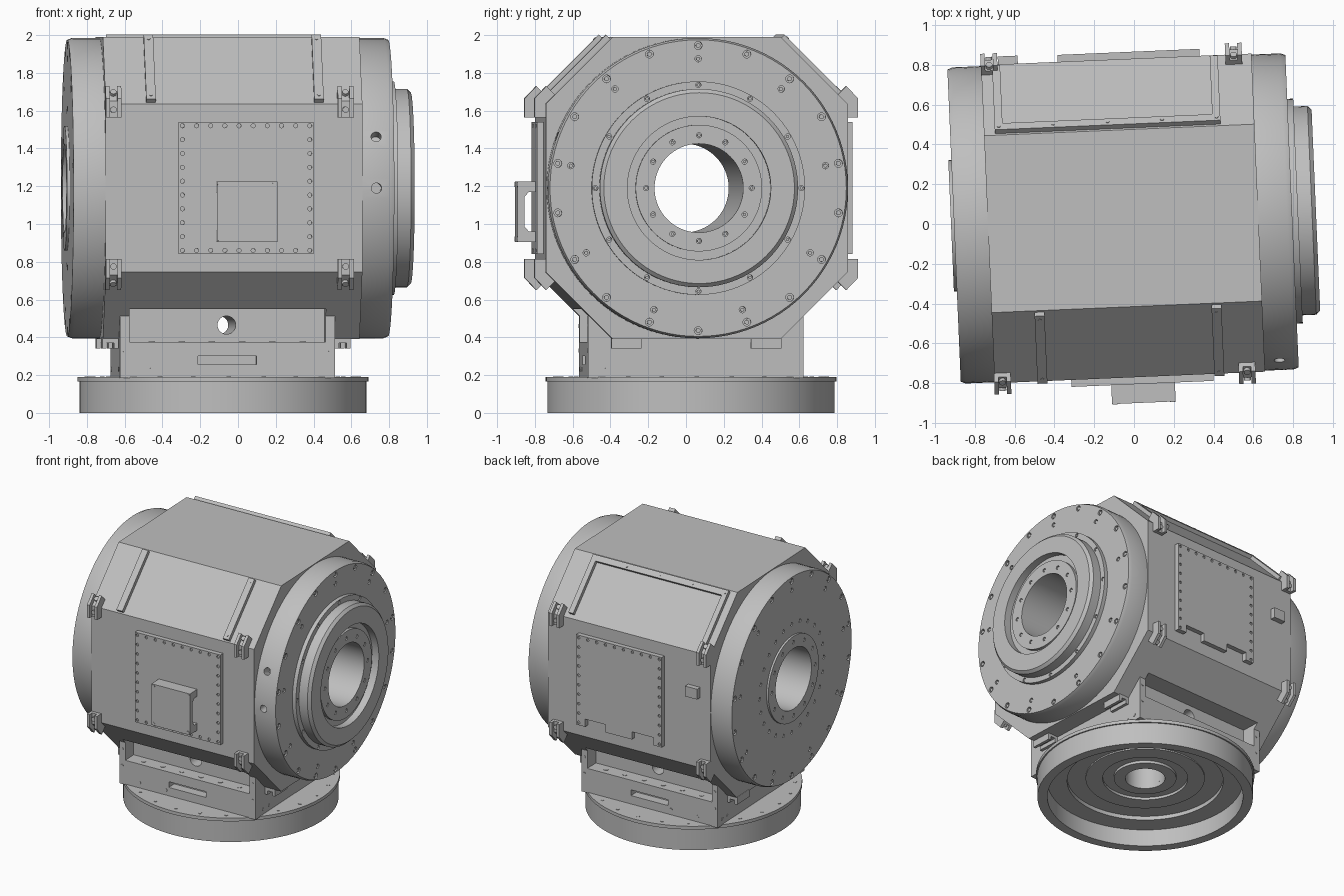
import bpy, bmesh, math
from mathutils import Matrix, Vector

if "Cube" in bpy.data.objects:
    bpy.data.objects.remove(bpy.data.objects["Cube"])

grey = bpy.data.materials.new("machine_grey")
grey.use_nodes = True
COL = (0.52, 0.52, 0.52, 1)
grey.diffuse_color = COL
grey.node_tree.nodes["Principled BSDF"].inputs["Base Color"].default_value = COL

# The whole assembly is turned slightly on its base
FRAME = Matrix.Translation((-0.08, 0.027, 0)) @ Matrix.Rotation(math.radians(2.45), 4, "Z")
AXIS_Z = 1.19          # height of the main bore
MID = 0.025            # middle of the housing along its bore
TO_X = Matrix.Translation((0, 0, AXIS_Z)) @ Matrix.Rotation(math.radians(90), 4, "Y")


def finish(name, bm):
    bmesh.ops.recalc_face_normals(bm, faces=bm.faces)
    me = bpy.data.meshes.new(name)
    bm.to_mesh(me)
    bm.free()
    me.materials.append(grey)
    me.shade_smooth()
    me.set_sharp_from_angle(angle=math.radians(25))
    ob = bpy.data.objects.new(name, me)
    bpy.context.collection.objects.link(ob)
    ob.matrix_world = FRAME
    return ob


def box(bm, x, y, z, m=Matrix()):
    c = Vector((sum(x), sum(y), sum(z))) / 2
    s = (x[1] - x[0], y[1] - y[0], z[1] - z[0])
    bmesh.ops.create_cube(bm, size=1, matrix=m @ Matrix.Translation(c) @ Matrix.Diagonal((*s, 1)))


def rod(bm, p, d, r, depth, seg=12):
    """Cylinder centred at p along direction d."""
    rot = Vector((0, 0, 1)).rotation_difference(Vector(d)).to_matrix().to_4x4()
    bmesh.ops.create_cone(bm, cap_ends=True, segments=seg, radius1=r, radius2=r,
                          depth=depth, matrix=Matrix.Translation(p) @ rot)


def prism(bm, yz, x0, x1):
    """Extrude a y-z outline along x."""
    f = bm.faces.new([bm.verts.new((x0, y, z)) for y, z in yz])
    out = bmesh.ops.extrude_face_region(bm, geom=[f])["geom"]
    bmesh.ops.translate(bm, vec=(x1 - x0, 0, 0),
                        verts=[g for g in out if isinstance(g, bmesh.types.BMVert)])


def lathe(name, profile, m=Matrix(), seg=96):
    """Revolve a closed (radius, height) loop."""
    bm = bmesh.new()
    rings = []
    for i in range(seg):
        a = math.tau * i / seg
        rings.append([bm.verts.new(m @ Vector((r * math.cos(a), r * math.sin(a), h))) for r, h in profile])
    n = len(profile)
    for i in range(seg):
        a, b = rings[i], rings[(i + 1) % seg]
        for j in range(n):
            k = (j + 1) % n
            bm.faces.new((a[j], b[j], b[k], a[k]))
    return finish(name, bm)


def cut(ob, build):
    """Subtract the solids that build() adds; they must not overlap each other."""
    bm = bmesh.new()
    build(bm)
    cutter = finish("cutter", bm)
    cutter.hide_render = True
    mod = ob.modifiers.new("cut", "BOOLEAN")
    mod.object, mod.solver = cutter, "EXACT"
    dg = bpy.context.evaluated_depsgraph_get()
    me = bpy.data.meshes.new_from_object(ob.evaluated_get(dg))
    ob.modifiers.clear()
    ob.data = me
    me.set_sharp_from_angle(angle=math.radians(25))
    bpy.data.objects.remove(cutter)


def recesses(bm):
    for s in (-1, 1):
        box(bm, (-0.52, 0.52), sorted((s * 0.46, s * 0.9)), (0.375, 0.55))
        box(bm, (-0.155, 0.155), sorted((s * 0.5, s * 0.8)), (0.255, 0.30))


def cross_hole(bm):
    rod(bm, (0, 0, 0.465), (0, 1, 0), 0.048, 1.3, 32)


# Octagonal housing with bore
A, H = 0.80, 0.445
bm = bmesh.new()
octagon = [(-H, -A), (H, -A), (A, -H), (A, H), (H, A), (-H, A), (-A, H), (-A, -H)]
prism(bm, [(y, z + AXIS_Z) for y, z in octagon], MID - 0.68, MID + 0.68)
housing = finish("housing", bm)
cut(housing, lambda b: rod(b, (0, 0, AXIS_Z), (1, 0, 0), 0.235, 3, 96))

# Pedestal block with a blind bore from below
bm = bmesh.new()
box(bm, (-0.57, 0.57), (-0.57, 0.57), (0.185, 0.513))
pedestal = finish("pedestal", bm)
cut(pedestal, lambda b: rod(b, (0, 0, 0.2), (0, 0, 1), 0.14, 0.3, 64))
for part in (housing, pedestal):
    cut(part, recesses)
    cut(part, cross_hole)

# Round hollow base
lathe("base_ring", [(0.76, 0), (0.76, 0.165), (0.77, 0.165), (0.77, 0.19), (0.14, 0.19), (0.14, 0.15),
                    (0.22, 0.15), (0.22, 0.17), (0.30, 0.17), (0.30, 0.15), (0.42, 0.15), (0.42, 0.16),
                    (0.55, 0.16), (0.55, 0.13), (0.69, 0.13), (0.69, 0)])

# End flanges: plain on one end, stepped collar on the other
plain = lathe("plain_flange", [(0.235, -0.65), (0.795, -0.65), (0.795, -0.80), (0.785, -0.825),
                               (0.33, -0.825), (0.33, -0.84), (0.235, -0.84)], TO_X)
collar = lathe("collar_flange", [
    (0.235, 0.70), (0.795, 0.70), (0.795, 0.85), (0.785, 0.875), (0.565, 0.875), (0.565, 0.905),
    (0.525, 0.905), (0.525, 0.975), (0.505, 0.995), (0.38, 0.995), (0.38, 0.94), (0.335, 0.94),
    (0.335, 0.965), (0.235, 0.965)], TO_X)


def side_ports(bm):
    for deg in (0, 20):
        a = math.radians(deg)
        d = Vector((0, -math.cos(a), math.sin(a)))
        rod(bm, Vector((0.78, 0, AXIS_Z)) + d * 0.8, d, 0.027, 0.16, 24)


cut(collar, side_ports)

# Counterbored bolts on the flanges: face, circle radius, count, hole radius
PLAIN_BOLTS = [(-0.825, 0.755, 18, 0.021), (-0.825, 0.685, 9, 0.017),
               (-0.825, 0.42, 24, 0.014), (-0.84, 0.285, 12, 0.014)]
COLLAR_BOLTS = [(0.875, 0.755, 18, 0.021), (0.875, 0.685, 9, 0.017),
                (0.905, 0.546, 12, 0.014), (0.965, 0.28, 12, 0.014)]


def bolt_circles(bm, rows, scale, sink):
    for x, r, count, size in rows:
        for i in range(count):
            a = math.radians(90 + 360 * i / count)
            p = (x - math.copysign(sink, x), r * math.cos(a), AXIS_Z + r * math.sin(a))
            rod(bm, p, (1, 0, 0), size * scale, 0.036, 12)


bolts = bmesh.new()
for flange, rows in ((plain, PLAIN_BOLTS), (collar, COLLAR_BOLTS)):
    cut(flange, lambda b: bolt_circles(b, rows, 1, 0))
    bolt_circles(bolts, rows, 0.6, 0.022)
finish("flange_bolts", bolts)

# Bolts on the base and pedestal
bm = bmesh.new()
for i in range(24):
    a = math.tau * i / 24
    rod(bm, (0.72 * math.cos(a), 0.72 * math.sin(a), 0.19), (0, 0, 1), 0.012, 0.006, 8)
for s in (-1, 1):
    for u in (-0.47, -0.39, 0.44, 0.51):
        rod(bm, (s * 0.57, u, 0.23), (1, 0, 0), 0.012, 0.006, 8)
    for u in (-0.40, -0.18):
        rod(bm, (u, s * 0.57, 0.23), (0, 1, 0), 0.012, 0.006, 8)
    for u in (-0.40, -0.24, -0.08, 0.08, 0.24, 0.40):
        rod(bm, (u, s * 0.515, 0.375), (0, 0, 1), 0.018, 0.006, 10)
    for u in (-0.545, 0.545):
        for z in (0.33, 0.46):
            rod(bm, (u, s * 0.57, z), (0, 1, 0), 0.010, 0.006, 8)
finish("base_bolts", bm)

# Cover plates on the front and back, with a border of screw holes
P0, P1, Z0, Z1 = -0.27, 0.445, 0.84, 1.54


def screw_holes(bm, s):
    spots = set()
    for i in range(10):
        t = i / 9
        u = round(P0 + 0.02 + t * (P1 - P0 - 0.04), 4)
        w = round(Z0 + 0.02 + t * (Z1 - Z0 - 0.04), 4)
        spots |= {(u, Z1 - 0.02), (round(P0 + 0.02, 4), w), (round(P1 - 0.02, 4), w)}
        if s < 0:
            spots.add((u, round(Z0 + 0.02, 4)))
    for x, z in sorted(spots):
        rod(bm, (x, s * 0.835, z), (0, 1, 0), 0.011, 0.02, 10)


def notches(bm):
    for x in ((-0.20, -0.02), (0.20, 0.37)):
        box(bm, x, (0.7, 0.9), (Z0 - 0.1, Z0 + 0.06))


for name, s in (("front_cover", -1), ("back_cover", 1)):
    bm = bmesh.new()
    box(bm, (P0, P1), sorted((s * 0.79, s * 0.835)), (Z0, Z1))
    cover = finish(name, bm)
    if s > 0:
        cut(cover, notches)
    cut(cover, lambda b: screw_holes(b, s))

# Open-sided box on the front cover
bm = bmesh.new()
profile = [(-0.93, 0.905), (-0.83, 0.905), (-0.83, 0.96), (-0.87, 0.96), (-0.893, 0.985),
           (-0.893, 1.145), (-0.87, 1.17), (-0.83, 1.17), (-0.83, 1.225), (-0.93, 1.225)]
prism(bm, profile, -0.07, 0.25)
for x in (-0.055, 0.235):
    for z in (0.92, 1.21):
        rod(bm, (x, -0.93, z), (0, 1, 0), 0.013, 0.006, 8)
finish("front_box", bm)

# Small block on the back
bm = bmesh.new()
box(bm, (-0.57, -0.47), (0.79, 0.84), (1.29, 1.37))
finish("back_block", bm)


def slope(s):
    """Frame lying on the upper sloped face: x along, y up or down it, z outward."""
    return Matrix.Translation((0, s * (A + H) / 2, AXIS_Z + (A + H) / 2)) @ Matrix.Rotation(math.radians(-45 * s), 4, "X")


# Rails on the front slope and three-sided frame on the back slope
bm = bmesh.new()
for x in (-0.415, 0.475):
    box(bm, (x - 0.025, x + 0.025), (-0.24, 0.24), (-0.01, 0.028), slope(-1))
    for t in (-0.21, 0.21):
        rod(bm, slope(-1) @ Vector((x, t, 0.028)), (0, -1, 1), 0.009, 0.006, 8)
finish("front_rails", bm)
bm = bmesh.new()
for x in ((-0.60, -0.56), (0.495, 0.535)):
    box(bm, x, (-0.24, 0.22), (-0.01, 0.028), slope(1))
box(bm, (-0.60, 0.535), (-0.24, -0.195), (-0.01, 0.028), slope(1))
for i in range(5):
    rod(bm, slope(1) @ Vector((-0.58 + i * 0.274, -0.217, 0.028)), (0, 1, 1), 0.009, 0.006, 8)
finish("back_frame", bm)

# Channel-shaped lugs over the housing edges and below it
bm = bmesh.new()
wall = [(0.79, 0.375), (0.857, 0.375), (0.857, 0.475), (0.795, 0.54), (0.745, 0.49)]
floor = [(0.79, 0.375), (0.825, 0.375), (0.825, 0.46), (0.77, 0.515), (0.745, 0.49)]
strips = ((-0.042, -0.02, True), (-0.02, 0.02, False), (0.02, 0.042, True))
for x in (-0.615, 0.615):
    for sy in (-1, 1):
        for a, b, tall in strips:
            for sz in (-1, 1):
                prism(bm, [(sy * y, AXIS_Z + sz * z) for y, z in (wall if tall else floor)], x + a, x + b)
            box(bm, (x + a, x + b), sorted((sy * 0.29, sy * 0.45)), (0.34 if tall else 0.37, 0.40))
        for sz in (-1, 1):
            rod(bm, (x, sy * 0.82, AXIS_Z + sz * 0.415), (0, 1, 0), 0.017, 0.04)
            rod(bm, (x, sy * 0.79, AXIS_Z + sz * 0.50), (0, sy, sz), 0.017, 0.03)
finish("lifting_lugs", bm)
